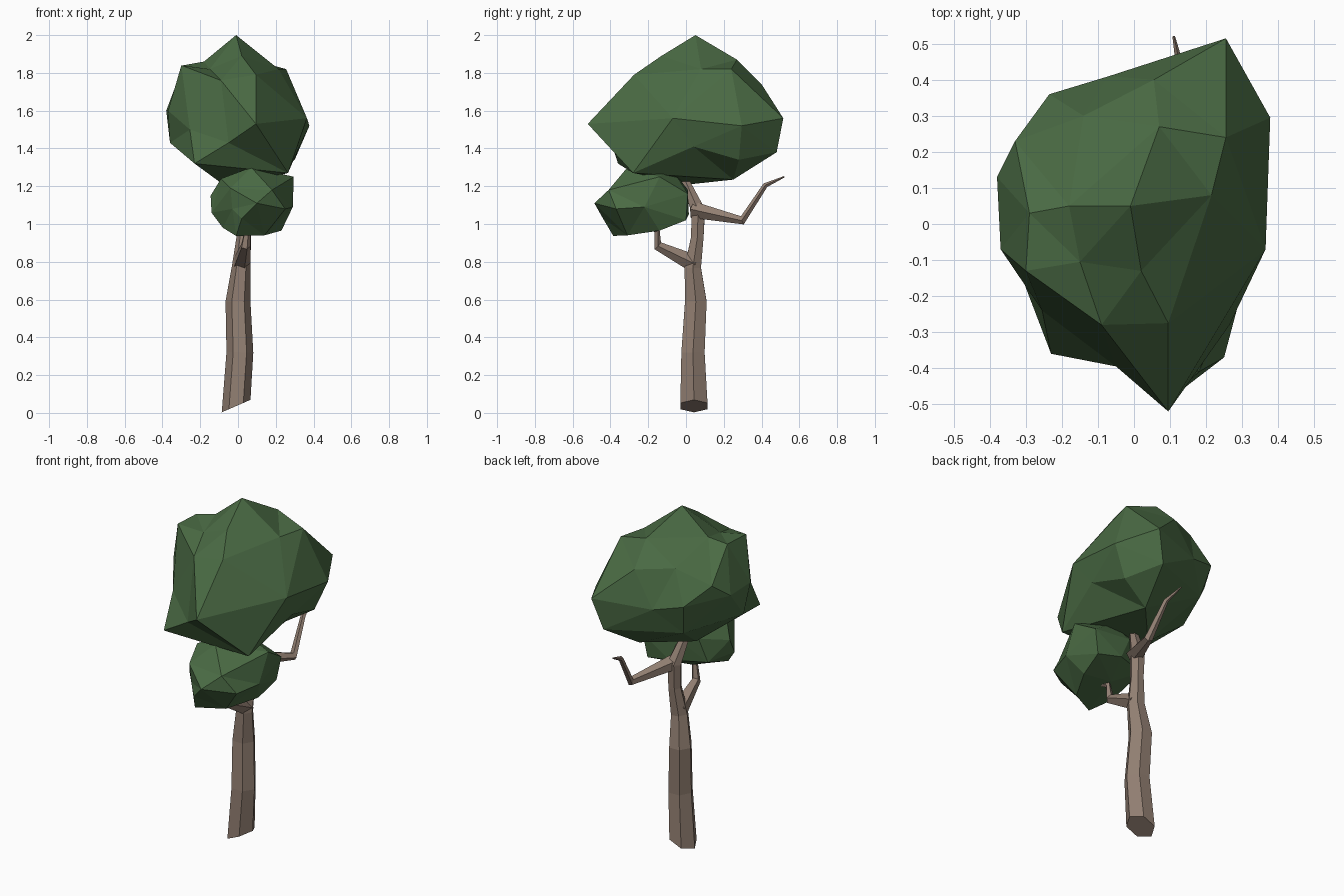
import bpy, bmesh, math
from mathutils import Vector


def material(name, rgb):
    m = bpy.data.materials.new(name)
    m.diffuse_color = (*rgb, 1)
    return m


def finish(bm, name, mat):
    bmesh.ops.recalc_face_normals(bm, faces=bm.faces[:])
    me = bpy.data.meshes.new(name)
    bm.to_mesh(me)
    bm.free()
    me.materials.append(mat)
    ob = bpy.data.objects.new(name, me)
    bpy.context.collection.objects.link(ob)
    return ob


def limb(name, path, sides, mat, first_normal=None):
    """Faceted tapering tube along (x, y, z, radius) stations."""
    bm = bmesh.new()
    pts = [Vector(p[:3]) for p in path]
    rings = []
    for i, p in enumerate(pts):
        a, b = pts[max(i - 1, 0)], pts[min(i + 1, len(pts) - 1)]
        t = (b - a).normalized()
        if i == 0 and first_normal:
            t = Vector(first_normal).normalized()
        u = (Vector((1, 0, 0)) - t * t.x).normalized()
        v = t.cross(u)
        ring = []
        for k in range(sides):
            ang = 2 * math.pi * k / sides
            ring.append(bm.verts.new(p + path[i][3] * (u * math.cos(ang) + v * math.sin(ang))))
        rings.append(ring)
    for r0, r1 in zip(rings, rings[1:]):
        for k in range(sides):
            j = (k + 1) % sides
            bm.faces.new((r0[k], r0[j], r1[j], r1[k]))
    bm.faces.new(rings[0])
    bm.faces.new(rings[-1])
    return finish(bm, name, mat)


def leaf_clump(name, center, points, mat):
    """Faceted blob: points are joined by the hull of their directions, so dents survive."""
    bm = bmesh.new()
    c = Vector(center)
    targets = [Vector(p) for p in points]
    verts = [bm.verts.new((p - c).normalized()) for p in targets]
    bmesh.ops.convex_hull(bm, input=verts)
    for v, p in zip(verts, targets):
        v.co = p
    return finish(bm, name, mat)


bark = material("bark", (0.29, 0.215, 0.17))
leaf = material("leaf", (0.068, 0.145, 0.057))

# Trunk with slanted foot, running up into the crown
limb("trunk", [(-0.01, 0.042, 0.036, 0.083), (0.01, 0.037, 0.32, 0.071),
               (0.0, 0.052, 0.59, 0.066), (0.017, 0.036, 0.77, 0.05),
               (0.03, 0.06, 0.93, 0.038), (0.03, 0.065, 1.07, 0.042),
               (0.0, 0.0, 1.22, 0.026), (0.0, 0.0, 1.35, 0.012)],
     6, bark, (-0.4, 0, 0.92))

# Side branches
limb("back_branch", [(0.03, 0.04, 1.075, 0.046), (0.15, 0.3, 1.02, 0.024),
                     (0.13, 0.42, 1.205, 0.014), (0.11, 0.52, 1.25, 0.004)], 5, bark)
limb("front_branch", [(0.017, 0.045, 0.79, 0.05), (0.04, -0.15, 0.885, 0.026),
                      (0.05, -0.155, 0.97, 0.017), (0.13, -0.24, 1.0, 0.005)], 5, bark)

# Large upper crown
leaf_clump("upper_crown", (0, 0.03, 1.55), [
    (-0.01, 0.05, 2.0), (0.255, 0.515, 1.56), (0.378, 0.295, 1.52),
    (0.095, -0.52, 1.53), (0.095, -0.275, 1.79), (0.02, -0.13, 1.89),
    (-0.09, -0.28, 1.76), (-0.15, -0.105, 1.82), (-0.3, -0.13, 1.84),
    (-0.37, -0.07, 1.6), (-0.38, 0.13, 1.6), (-0.23, -0.36, 1.32),
    (0.265, -0.28, 1.27), (0.365, -0.07, 1.56), (0.215, 0.08, 1.82),
    (0.255, 0.24, 1.82), (0.07, 0.27, 1.87), (0.055, 0.4, 1.74),
    (-0.07, 0.41, 1.54), (-0.235, 0.36, 1.58), (-0.14, 0.3, 1.76),
    (-0.33, 0.23, 1.68), (-0.29, 0.03, 1.84), (-0.18, 0.05, 1.86),
    (0.2, 0.48, 1.38), (0.13, 0.25, 1.235), (-0.08, 0.02, 1.21),
    (-0.36, -0.02, 1.43), (0.3, 0.28, 1.34), (0.325, 0.04, 1.41),
    (-0.2, 0.31, 1.40), (-0.05, -0.395, 1.43), (-0.255, -0.24, 1.5)], leaf)

# Small lower clump at the front
leaf_clump("lower_crown", (0.08, -0.22, 1.11), [
    (0.1, -0.485, 1.11), (0.07, -0.31, 1.3), (-0.04, -0.395, 1.19),
    (-0.03, -0.39, 1.08), (0.25, -0.37, 1.08), (0.14, -0.31, 0.94),
    (-0.01, -0.385, 0.937), (0.02, -0.44, 1.03), (0.295, -0.14, 1.25),
    (0.08, -0.08, 1.3), (-0.09, -0.25, 1.24), (-0.145, -0.2, 1.15),
    (-0.14, -0.25, 1.06), (-0.08, -0.28, 0.98), (0.23, -0.14, 0.965),
    (0.29, -0.22, 1.09), (0.1, 0.015, 1.05), (0.04, 0.01, 1.18),
    (-0.1, -0.06, 1.06), (0.275, 0.01, 1.16), (0.25, 0.0, 1.02),
    (0.05, -0.13, 0.98), (-0.06, -0.03, 1.2), (0.18, -0.41, 1.18)], leaf)
